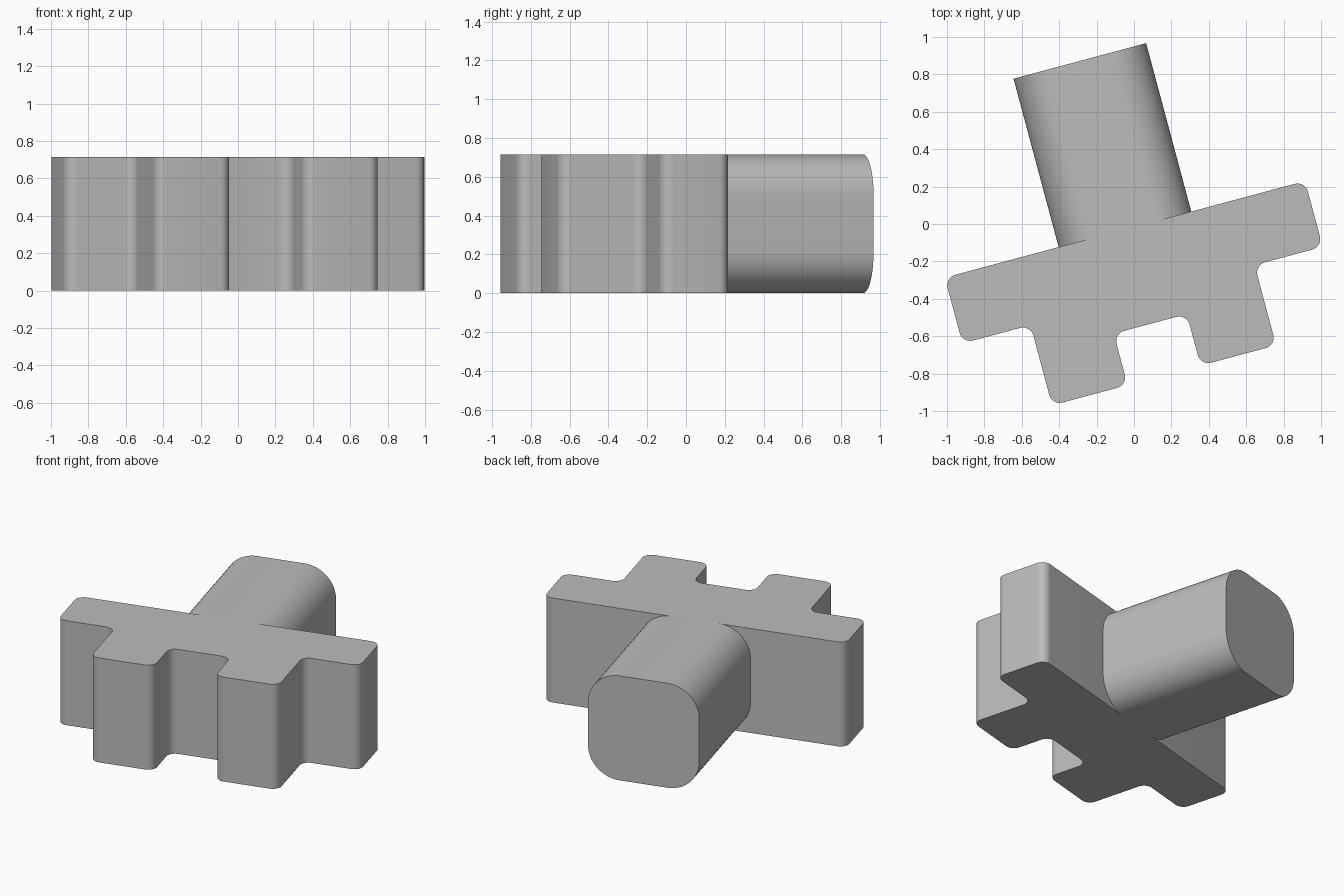
import bpy, bmesh, math
from mathutils import Matrix

HEIGHT = 0.715
MID = -0.054            # symmetry line of the part, in its own turned frame
BACK, ARM, NOTCH, TEETH = -0.015, -0.379, -0.538, -0.823
TURN = Matrix.Rotation(math.radians(15), 4, 'Z')

old = bpy.data.objects.get("Cube")
if old:
    bpy.data.objects.remove(old, do_unlink=True)

grey = bpy.data.materials.new("plain grey")
grey.use_nodes = True
grey.diffuse_color = (0.5, 0.5, 0.5, 1)
grey.node_tree.nodes["Principled BSDF"].inputs["Base Color"].default_value = (0.5, 0.5, 0.5, 1)


def prism(name, outline, offset, radius, segments, open_start=False):
    """Extrude an outline along offset and round its long edges."""
    bm = bmesh.new()
    base = bm.faces.new([bm.verts.new(p) for p in outline])
    grown = bmesh.ops.extrude_face_region(bm, geom=[base], use_keep_orig=True)
    moved = [g for g in grown["geom"] if isinstance(g, bmesh.types.BMVert)]
    bmesh.ops.translate(bm, verts=moved, vec=offset)
    bmesh.ops.recalc_face_normals(bm, faces=bm.faces)
    axis = max(range(3), key=lambda i: abs(offset[i]))
    long_edges = [e for e in bm.edges
                  if abs(e.verts[0].co[axis] - e.verts[1].co[axis]) > abs(offset[axis]) * 0.99
                  and e.calc_length() < abs(offset[axis]) * 1.01]
    bmesh.ops.bevel(bm, geom=long_edges, offset=radius, offset_type='OFFSET',
                    segments=segments, profile=0.5, affect='EDGES')
    bmesh.ops.recalc_face_normals(bm, faces=bm.faces)
    if open_start:
        start = outline[0][axis]
        caps = [f for f in bm.faces if all(abs(v.co[axis] - start) < 1e-5 for v in f.verts)]
        bmesh.ops.delete(bm, geom=caps, context='FACES')
    bm.transform(TURN)
    mesh = bpy.data.meshes.new(name)
    bm.to_mesh(mesh)
    bm.free()
    mesh.materials.append(grey)
    obj = bpy.data.objects.new(name, mesh)
    bpy.context.collection.objects.link(obj)
    bpy.ops.object.select_all(action='DESELECT')
    obj.select_set(True)
    bpy.context.view_layer.objects.active = obj
    bpy.ops.object.shade_smooth_by_angle(angle=math.radians(30))
    return obj


# Toothed body: half outline, mirrored across the symmetry line
half = [(0.202, NOTCH), (0.202, TEETH), (0.62, TEETH), (0.62, ARM), (0.997, ARM), (0.997, BACK)]
outline = [(MID + u, v, 0) for u, v in half]
outline += [(MID - u, v, 0) for u, v in reversed(half)]
prism("toothed_body", outline, (0, 0, HEIGHT), 0.058, 8)

# Rounded shaft standing off the back of the body
w = 0.367
section = [(MID - w, BACK, 0), (MID + w, BACK, 0), (MID + w, BACK, HEIGHT), (MID - w, BACK, HEIGHT)]
prism("rounded_shaft", section, (0, 0.917 - BACK, 0), 0.21, 16, open_start=True)
